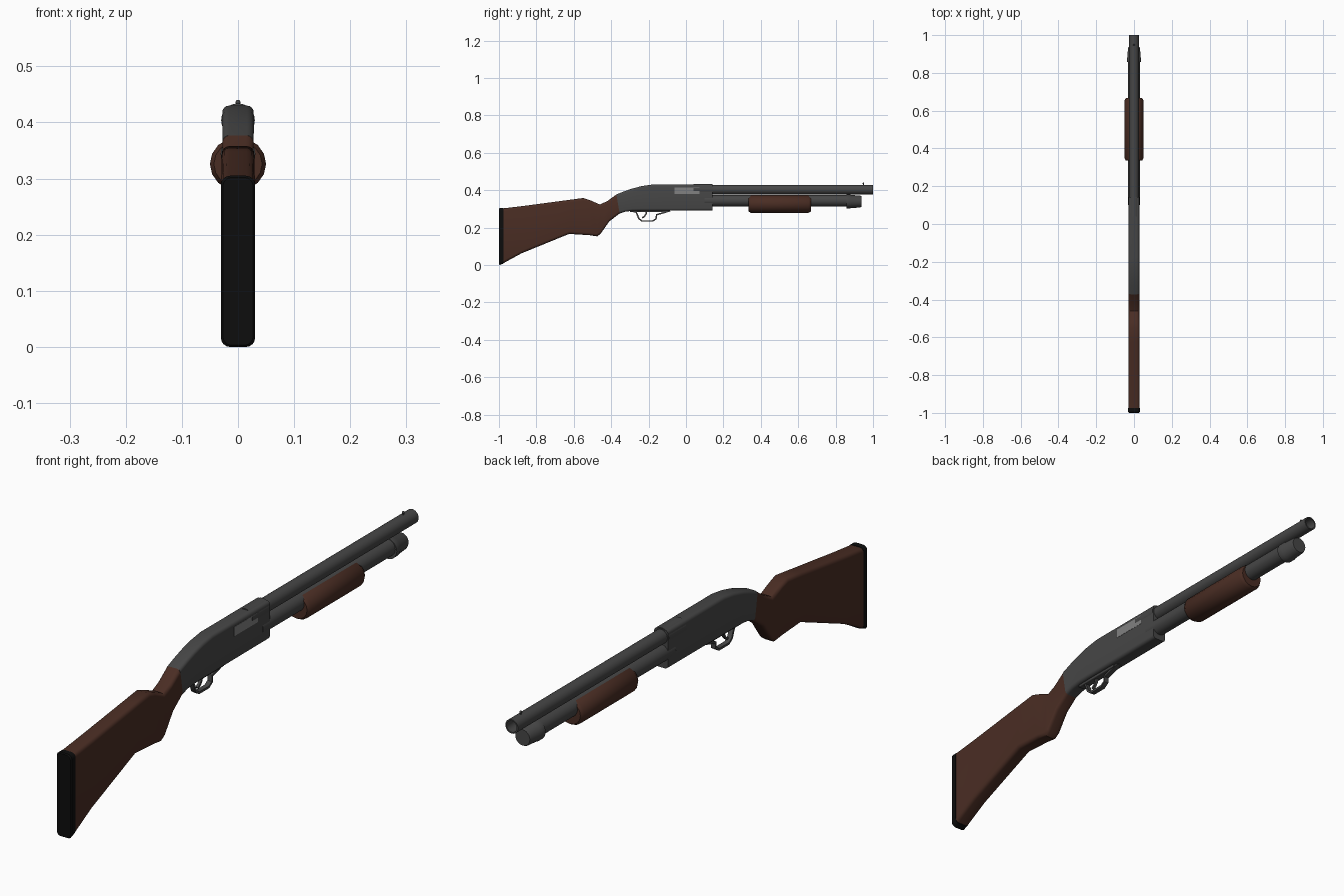
import bpy, bmesh, math
from mathutils import Vector

if "Cube" in bpy.data.objects:
    bpy.data.objects.remove(bpy.data.objects["Cube"])


def material(name, rgb):
    m = bpy.data.materials.new(name)
    m.diffuse_color = (*rgb, 1)
    m.use_nodes = True
    m.node_tree.nodes["Principled BSDF"].inputs["Base Color"].default_value = m.diffuse_color
    return m


METAL = material("dark grey metal", (0.062, 0.062, 0.062))
WOOD = material("brown wood", (0.068, 0.026, 0.017))
RUBBER = material("black rubber", (0.004, 0.004, 0.004))
STEEL = material("light grey steel", (0.22, 0.22, 0.22))


def skin(name, rings, mat, angle=35):
    """Join equal-length rings of points into a capped, smooth-shaded solid."""
    bm = bmesh.new()
    loops = [[bm.verts.new(p) for p in ring] for ring in rings]
    n = len(loops[0])
    for a, b in zip(loops, loops[1:]):
        for i in range(n):
            j = (i + 1) % n
            bm.faces.new((a[i], a[j], b[j], b[i]))
    bm.faces.new(loops[0])
    bm.faces.new(loops[-1])
    bmesh.ops.recalc_face_normals(bm, faces=bm.faces)
    mesh = bpy.data.meshes.new(name)
    bm.to_mesh(mesh)
    bm.free()
    mesh.materials.append(mat)
    ob = bpy.data.objects.new(name, mesh)
    bpy.context.collection.objects.link(ob)
    bpy.ops.object.select_all(action='DESELECT')
    ob.select_set(True)
    bpy.context.view_layer.objects.active = ob
    bpy.ops.object.shade_smooth_by_angle(angle=math.radians(angle))
    return ob


def lathe(name, profile, z, mat, sides=24, squash=1.0):
    """Turn (y, radius) pairs about a lengthwise axis at height z."""
    turn = [2 * math.pi * i / sides for i in range(sides)]
    return skin(name, [[(r * math.cos(a), y, z + r * squash * math.sin(a)) for a in turn]
                       for y, r in profile], mat)


def loft(name, stations, mat, r):
    """Rounded-box sections; station = top y, top z, bottom y, bottom z, half width."""
    rings = []
    for ty, tz, by, bz, w in stations:
        top, bot = Vector((0, ty, tz)), Vector((0, by, bz))
        length = (top - bot).length
        up = (top - bot) / length
        ring = []
        for k, (cx, ct) in enumerate([(w - r, length - r), (r - w, length - r),
                                      (r - w, r), (w - r, r)]):
            for s in range(5):
                a = math.radians(90 * k + 22.5 * s)
                p = bot + up * (ct + r * math.sin(a))
                ring.append((cx + r * math.cos(a), p.y, p.z))
        rings.append(ring)
    return skin(name, rings, mat)


def strap(name, path, half_w, half_t, mat):
    """Flat bar following a (y, z) path."""
    pts = [Vector(p) for p in path]
    rings = []
    for i, p in enumerate(pts):
        d = (pts[min(i + 1, len(pts) - 1)] - pts[max(i - 1, 0)]).normalized()
        n = Vector((-d.y, d.x)) * half_t
        a, b = p + n, p - n
        rings.append([(half_w, *a), (-half_w, *a), (-half_w, *b), (half_w, *b)])
    return skin(name, rings, mat, 40)


# Butt pad and wooden stock
loft("butt_pad", [(-1, .302, -1, .003, .027), (-.996, .305, -.996, .0, .0305),
                  (-.975, .305, -.975, .008, .0305)], RUBBER, .016)
loft("stock", [(-.975, .303, -.975, .01, .03), (-.88, .314, -.88, .062, .03),
               (-.625, .348, -.625, .166, .029), (-.548, .358, -.515, .159, .029),
               (-.515, .347, -.475, .153, .028), (-.46, .323, -.458, .165, .028),
               (-.42, .342, -.41, .233, .028), (-.372, .377, -.355, .275, .028)], WOOD, .014)

# Receiver with ejection port on its right side
loft("receiver", [(-.372, .377, -.355, .275, .028), (-.33, .394, -.325, .285, .028),
                  (-.286, .409, -.286, .289, .028), (-.235, .422, -.235, .29, .028),
                  (-.18, .43, -.18, .29, .028), (.143, .43, .143, .291, .028)], METAL, .012)
skin("ejection_port", [[(x, -.062, .38), (x, .073, .38), (x, .073, .414), (x, -.062, .414)]
                       for x in (.025, .0288)], STEEL)
lathe("barrel_collar", [(.04, .03), (.141, .03)], .404, METAL)

# Hollow barrel, front sight and magazine tube
lathe("barrel", [(.1, .0255), (1.0, .0255), (1.0, .0205), (.8, .0205)], .403, METAL)
lathe("magazine_tube", [(.1, .031), (.87, .031)], .344, METAL)
lathe("magazine_cap", [(.858, .031), (.858, .037), (.878, .037), (.882, .035),
                       (.93, .032), (.937, .029)], .339, METAL)
bpy.ops.mesh.primitive_cylinder_add(vertices=8, radius=.0025, depth=.014, location=(0, .948, .43))
bpy.context.object.name = "sight_post"
bpy.context.object.data.materials.append(METAL)
bpy.ops.mesh.primitive_uv_sphere_add(segments=10, ring_count=6, radius=.0045,
                                     location=(0, .948, .436))
bpy.context.object.name = "sight_bead"
bpy.context.object.data.materials.append(METAL)
bpy.ops.object.shade_smooth()

# Sliding wooden fore-end
lathe("fore_end", [(.335, .034), (.335, .043), (.341, .046), (.347, .05), (.655, .05),
                   (.661, .046), (.667, .043), (.667, .034)], .326, WOOD, 16, .95)

# Trigger guard and trigger
strap("trigger_guard", [(-.3, .288), (-.268, .284), (-.26, .268), (-.252, .247), (-.235, .235),
                        (-.178, .235), (-.16, .247), (-.158, .268), (-.125, .278),
                        (-.085, .29)], .009, .004, METAL)
loft("guard_plate", [(-.295, .295, -.295, .282, .014), (-.1, .295, -.1, .282, .014)], METAL, .003)
strap("trigger", [(-.21, .29), (-.214, .272), (-.222, .26), (-.234, .251)], .005, .004, METAL)
